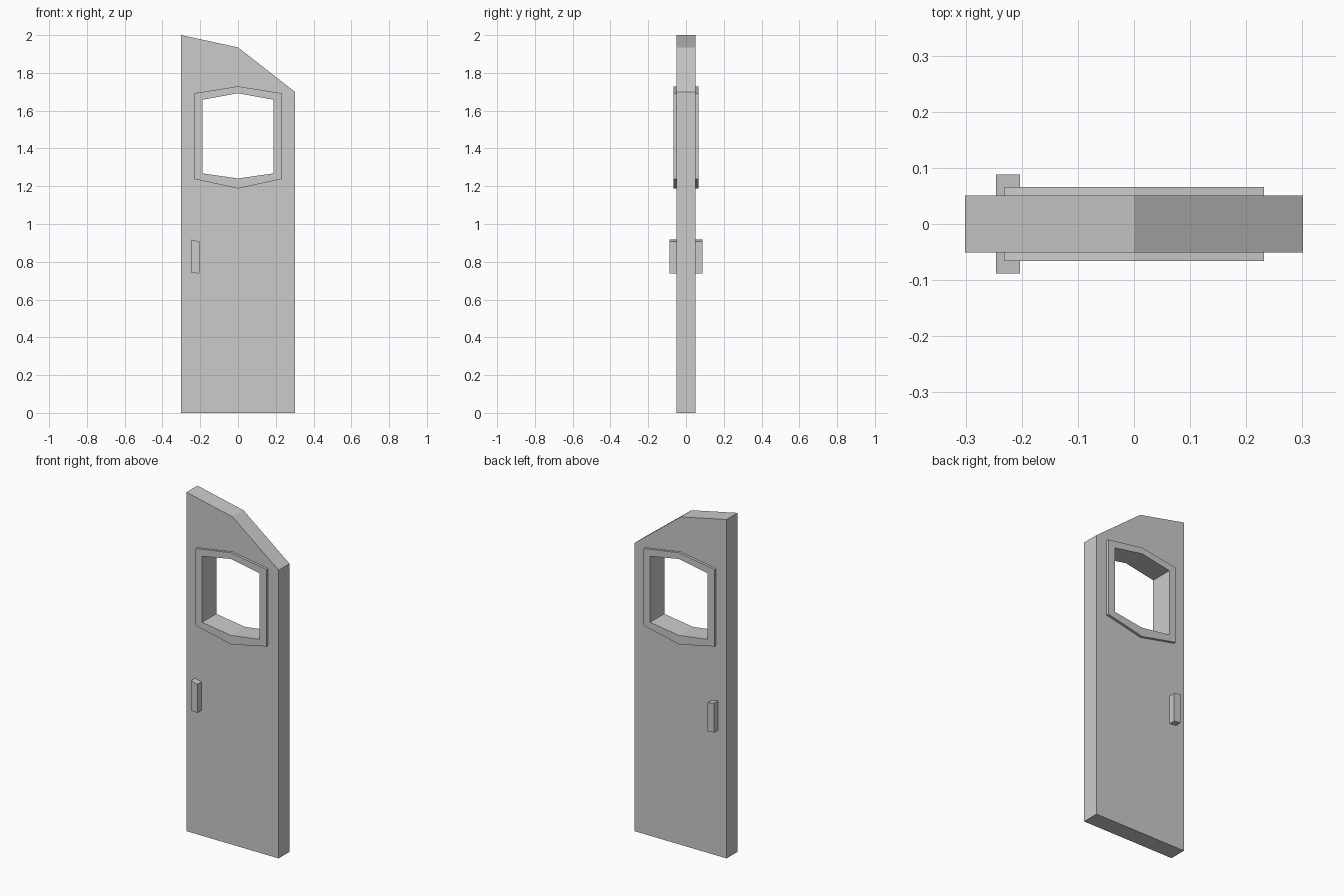
import bpy
import math

if "Cube" in bpy.data.objects:
    bpy.data.objects.remove(bpy.data.objects["Cube"])


def panel(name, loops, half_depth, y=0.0):
    """Extrude an x/z outline (further loops are holes) along y into a mesh."""
    curve = bpy.data.curves.new(name, 'CURVE')
    curve.dimensions = '2D'
    curve.fill_mode = 'BOTH'
    curve.extrude = half_depth
    for loop in loops:
        spline = curve.splines.new('POLY')
        spline.points.add(len(loop) - 1)
        for point, (x, z) in zip(spline.points, loop):
            point.co = (x, z, 0, 1)
        spline.use_cyclic_u = True
        spline.use_smooth = False
    obj = bpy.data.objects.new(name, curve)
    bpy.context.collection.objects.link(obj)
    obj.location.y = y
    obj.rotation_euler.x = math.pi / 2
    bpy.ops.object.select_all(action='DESELECT')
    obj.select_set(True)
    bpy.context.view_layer.objects.active = obj
    bpy.ops.object.convert(target='MESH')
    return bpy.context.object


def window(w, low_tip, low, high, high_tip):
    """Six-sided window outline, symmetric about x = 0."""
    return [(0, low_tip), (w, low), (w, high), (0, high_tip), (-w, high), (-w, low)]


outer = window(0.232, 1.188, 1.238, 1.692, 1.729)
inner = window(0.188, 1.241, 1.268, 1.658, 1.692)
seat = [((a + c) / 2, (b + d) / 2) for (a, b), (c, d) in zip(outer, inner)]

# Door leaf with sloping top; its opening is hidden inside the frame
leaf = [(-0.301, 0), (0.301, 0), (0.301, 1.7), (0, 1.935), (-0.301, 2.0)]
panel("door_leaf", [leaf, seat], 0.051)

# Window frame, standing proud on both faces
panel("window_frame", [outer, inner], 0.066)

# Handles, one on each face
grip = [(-0.246, 0.742), (-0.203, 0.738), (-0.203, 0.907), (-0.246, 0.917)]
for name, side in (("front_handle", -1), ("back_handle", 1)):
    panel(name, [grip], 0.02, side * 0.0685)
